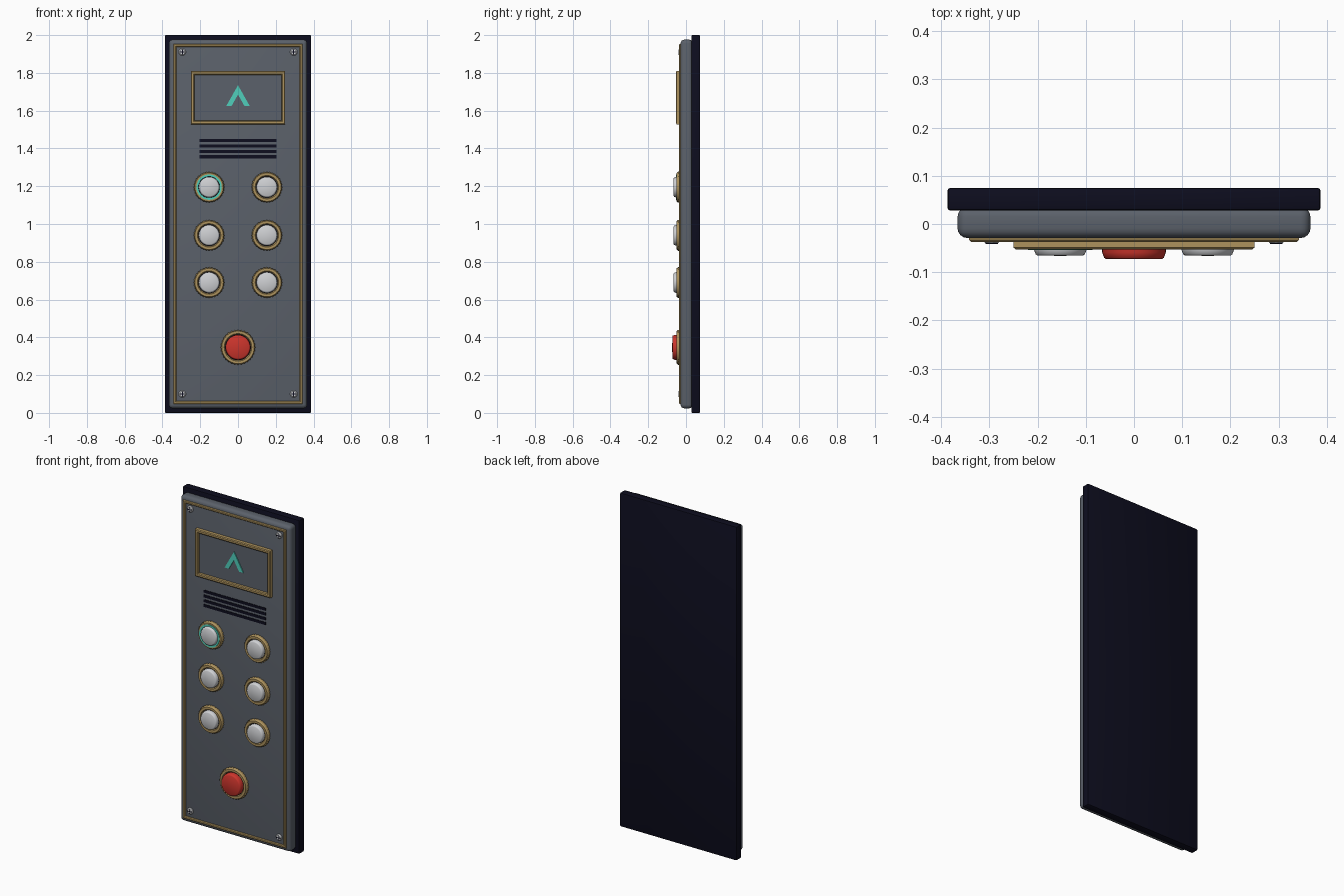
import bpy, bmesh, math
from mathutils import Vector

cube = bpy.data.objects.get("Cube")
if cube:
    bpy.data.objects.remove(cube, do_unlink=True)


def material(name, color, metallic=0.0):
    m = bpy.data.materials.new(name)
    m.use_nodes = True
    m.diffuse_color = (*color, 1)
    m.node_tree.nodes["Principled BSDF"].inputs["Base Color"].default_value = (*color, 1)
    return m


NAVY = material("dark navy", (0.004, 0.004, 0.013))
GREY = material("slate grey", (0.105, 0.12, 0.145))
BRASS = material("brass", (0.42, 0.29, 0.11))
SILVER = material("silver", (0.62, 0.63, 0.65))
RED = material("red", (0.6, 0.035, 0.025))
TEAL = material("teal", (0.08, 0.62, 0.5))


def finish(name, bm, mat, smooth=None):
    bmesh.ops.recalc_face_normals(bm, faces=bm.faces)
    mesh = bpy.data.meshes.new(name)
    bm.to_mesh(mesh)
    bm.free()
    mesh.materials.append(mat)
    ob = bpy.data.objects.new(name, mesh)
    bpy.context.collection.objects.link(ob)
    if smooth:
        bpy.ops.object.select_all(action='DESELECT')
        ob.select_set(True)
        bpy.context.view_layer.objects.active = ob
        bpy.ops.object.shade_smooth_by_angle(angle=math.radians(smooth))
    return ob


def box(name, x, y, z, mat, bevel=0, segments=2):
    """Box from (min, max) ranges, with optional rounded edges."""
    bm = bmesh.new()
    bmesh.ops.create_cube(bm, size=1)
    for v in bm.verts:
        v.co = Vector([sum(r) / 2 + c * (r[1] - r[0]) for r, c in zip((x, y, z), v.co)])
    if bevel:
        bmesh.ops.bevel(bm, geom=bm.edges[:], offset=bevel, segments=segments,
                        profile=0.5, affect='EDGES')
    return finish(name, bm, mat, 40 if bevel else None)


def lathe(name, x, z, profile, mat, steps=48, smooth=40, closed=False):
    """Spin (radius, y) points about an axis along y."""
    bm = bmesh.new()
    verts = [bm.verts.new((x + r, y, z)) for r, y in profile]
    pairs = list(zip(verts, verts[1:])) + ([(verts[-1], verts[0])] if closed else [])
    edges = [bm.edges.new(p) for p in pairs]
    bmesh.ops.spin(bm, geom=verts + edges, cent=(x, 0, z), axis=(0, 1, 0),
                   angle=math.tau, steps=steps, use_duplicate=False)
    bmesh.ops.remove_doubles(bm, verts=bm.verts, dist=0.0002)
    return finish(name, bm, mat, smooth)


def frame(name, half_x, z0, z1, profile, mat):
    """Mitred rectangular moulding from (inset, y) points."""
    bm = bmesh.new()
    loops = [[bm.verts.new(c) for c in ((-half_x + i, y, z0 + i), (half_x - i, y, z0 + i),
                                        (half_x - i, y, z1 - i), (-half_x + i, y, z1 - i))]
             for i, y in profile]
    for a, b in zip(loops, loops[1:] + loops[:1]):
        for k in range(4):
            n = (k + 1) % 4
            bm.faces.new((a[k], a[n], b[n], b[k]))
    return finish(name, bm, mat, 30)


def extrude_outline(name, points, y0, y1, mat):
    bm = bmesh.new()
    face = bm.faces.new([bm.verts.new((x, y0, z)) for x, z in points])
    ext = bmesh.ops.extrude_face_region(bm, geom=[face])["geom"]
    for v in ext:
        if isinstance(v, bmesh.types.BMVert):
            v.co.y = y1
    return finish(name, bm, mat)


# Wall plate and housing
box("back_plate", (-0.387, 0.387), (0.028, 0.075), (0, 2), NAVY, 0.006)
box("housing", (-0.366, 0.366), (-0.029, 0.035), (0.024, 1.976), GREY, 0.02, 4)

# Brass mouldings around the face and the display
frame("face_trim", 0.342, 0.046, 1.954,
      [(0, -0.025), (0, -0.033), (0.004, -0.037), (0.012, -0.037), (0.016, -0.033), (0.016, -0.025)], BRASS)
frame("display_frame", 0.25, 1.528, 1.81,
      [(0, -0.025), (0, -0.049), (0.005, -0.053), (0.015, -0.053), (0.02, -0.049), (0.02, -0.025)], BRASS)
box("display_panel", (-0.232, 0.232), (-0.034, -0.025), (1.546, 1.792), GREY)

# Up arrow on the display
half = [(0, 1.735), (0.062, 1.625), (0.034, 1.625), (0, 1.685)]
extrude_outline("up_arrow", half + [(-0.034, 1.625), (-0.062, 1.625)], -0.03, -0.039, TEAL)

# Speaker slots
for k in range(4):
    z = 1.356 + k * 0.0285
    box(f"speaker_slot_{k + 1}", (-0.205, 0.205), (-0.032, -0.025), (z - 0.008, z + 0.008), NAVY)


def button(name, x, z, size, front, mat, lit=False):
    """Knurled brass ring, dark gap and rounded push cap."""
    ring = lathe(name + "_ring", x, z,
                 [(size + 0.027, -0.025), (size + 0.027, -0.041), (size + 0.02, -0.05),
                  (size + 0.007, -0.05), (size + 0.002, -0.044), (size + 0.002, -0.025)],
                 BRASS, 64, 30, True)
    for v in ring.data.vertices:
        dx, dz = v.co.x - x, v.co.z - z
        tooth = round(math.atan2(dz, dx) / math.tau * 64) % 2
        if math.hypot(dx, dz) > size + 0.025 and tooth:
            v.co.x, v.co.z = x + dx * 0.95, z + dz * 0.95
    lathe(name + "_gap", x, z, [(size + 0.005, -0.028), (size + 0.005, -0.042), (0, -0.042)], NAVY)
    lathe(name + "_cap", x, z,
          [(size, -0.03), (size, front + 0.014), (size - 0.004, front + 0.003),
           (size - 0.008, front + 0.0005), (0, front)], mat, 48, 89)
    if lit:
        lathe(name + "_light", x, z,
              [(size + 0.012, -0.045), (size + 0.012, -0.054), (size + 0.001, -0.054),
               (size + 0.001, -0.045)], TEAL, 48, 30, True)


# Floor buttons and the alarm button
for row, z in enumerate((1.195, 0.94, 0.69)):
    for side, x in (("right", -0.153), ("left", 0.153)):
        button(f"floor_button_{side}_{row + 1}", x, z, 0.055, -0.066, SILVER, row == 0 and x < 0)
button("alarm_button", 0, 0.347, 0.066, -0.073, RED)

# Corner screws with crossed slots
for side, x in (("right", -0.295), ("left", 0.295)):
    for level, z in (("bottom", 0.1), ("top", 1.91)):
        name = f"screw_{level}_{side}"
        lathe(name, x, z, [(0.019, -0.025), (0.019, -0.034), (0.014, -0.039), (0, -0.04)], SILVER, 24)
        box(name + "_slot_across", (x - 0.013, x + 0.013), (-0.041, -0.035), (z - 0.0025, z + 0.0025), NAVY)
        box(name + "_slot_upright", (x - 0.0025, x + 0.0025), (-0.041, -0.035), (z - 0.013, z + 0.013), NAVY)
